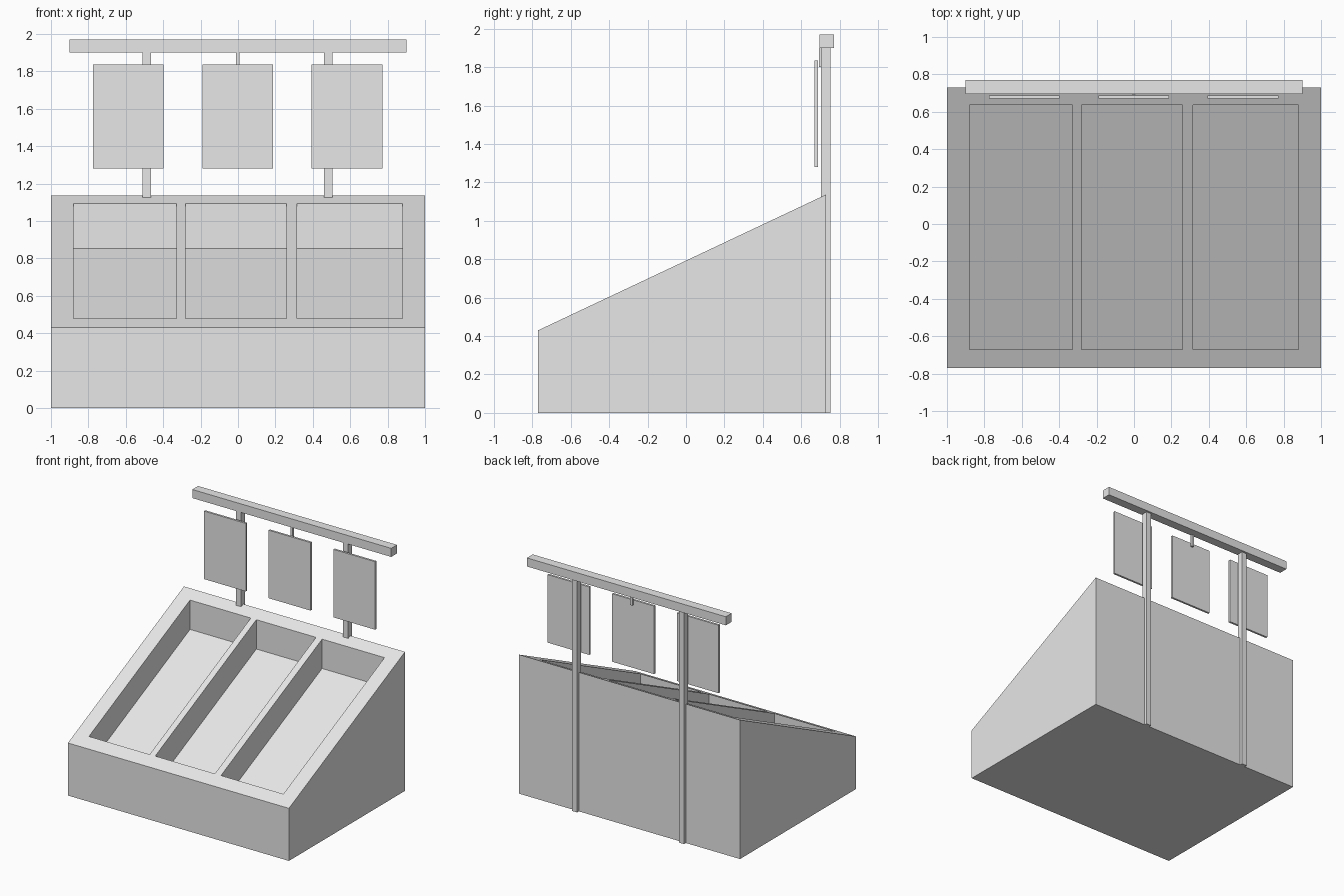
import bpy
import bmesh

cube = bpy.data.objects.get("Cube")
if cube:
    bpy.data.objects.remove(cube, do_unlink=True)

grey = bpy.data.materials.new("light_grey")
grey.use_nodes = True
grey.diffuse_color = (0.8, 0.8, 0.8, 1)
grey.node_tree.nodes["Principled BSDF"].inputs["Base Color"].default_value = (0.8, 0.8, 0.8, 1)


def add_object(name, bm):
    bmesh.ops.recalc_face_normals(bm, faces=bm.faces[:])
    mesh = bpy.data.meshes.new(name)
    bm.to_mesh(mesh)
    bm.free()
    mesh.materials.append(grey)
    obj = bpy.data.objects.new(name, mesh)
    bpy.context.collection.objects.link(obj)
    return obj


def add_box(name, x, y, z):
    """Box spanning the (low, high) pairs x, y and z."""
    bm = bmesh.new()
    bmesh.ops.create_cube(bm, size=1)
    for v in bm.verts:
        for i, (low, high) in enumerate((x, y, z)):
            v.co[i] = high if v.co[i] > 0 else low
    return add_object(name, bm)


# Sloped display stand: a top grid whose bin cells are sunk
FRONT, BACK = -0.77, 0.73
LOW, HIGH = 0.43, 1.137
BIN_DEPTH = 0.24
columns = [-1, -0.88, -0.33, -0.28, 0.26, 0.315, 0.88, 1]
rows = [FRONT, -0.67, 0.637, BACK]


def slope_z(y):
    return LOW + (HIGH - LOW) * (y - FRONT) / (BACK - FRONT)


bm = bmesh.new()
grid = [[bm.verts.new((x, y, slope_z(y))) for x in columns] for y in rows]
bins = []
for r in range(len(rows) - 1):
    for c in range(len(columns) - 1):
        face = bm.faces.new((grid[r][c], grid[r][c + 1], grid[r + 1][c + 1], grid[r + 1][c]))
        if r == 1 and c % 2 == 1:
            bins.append(face)

# Outer walls and base
rim = [e for e in bm.edges if e.is_boundary]
walls = bmesh.ops.extrude_edge_only(bm, edges=rim)["geom"]
for v in walls:
    if isinstance(v, bmesh.types.BMVert):
        v.co.z = 0
base_edges = [e for e in bm.edges if e.is_boundary]
bmesh.ops.contextual_create(bm, geom=base_edges)

# Sunken bins with floors parallel to the slope
for face in bins:
    sunk = bmesh.ops.extrude_face_region(bm, geom=[face])["geom"]
    bmesh.ops.translate(bm, vec=(0, 0, -BIN_DEPTH),
                        verts=[g for g in sunk if isinstance(g, bmesh.types.BMVert)])
    if face.is_valid:
        bm.faces.remove(face)
add_object("display_stand", bm)

# Rear posts and the beam they carry
for side, x in (("right", -0.487), ("left", 0.482)):
    add_box(side + "_post", (x - 0.023, x + 0.023), (0.703, 0.753), (0, 1.9))
add_box("top_beam", (-0.9, 0.9), (0.695, 0.77), (1.9, 1.97))

# Hanging sign boards and the centre hanger
for side, x in (("right", -0.587), ("centre", -0.002), ("left", 0.583)):
    add_box(side + "_sign_board", (x - 0.189, x + 0.189), (0.67, 0.687), (1.28, 1.836))
add_box("centre_hanger", (-0.011, 0.009), (0.692, 0.71), (1.8, 1.9))
